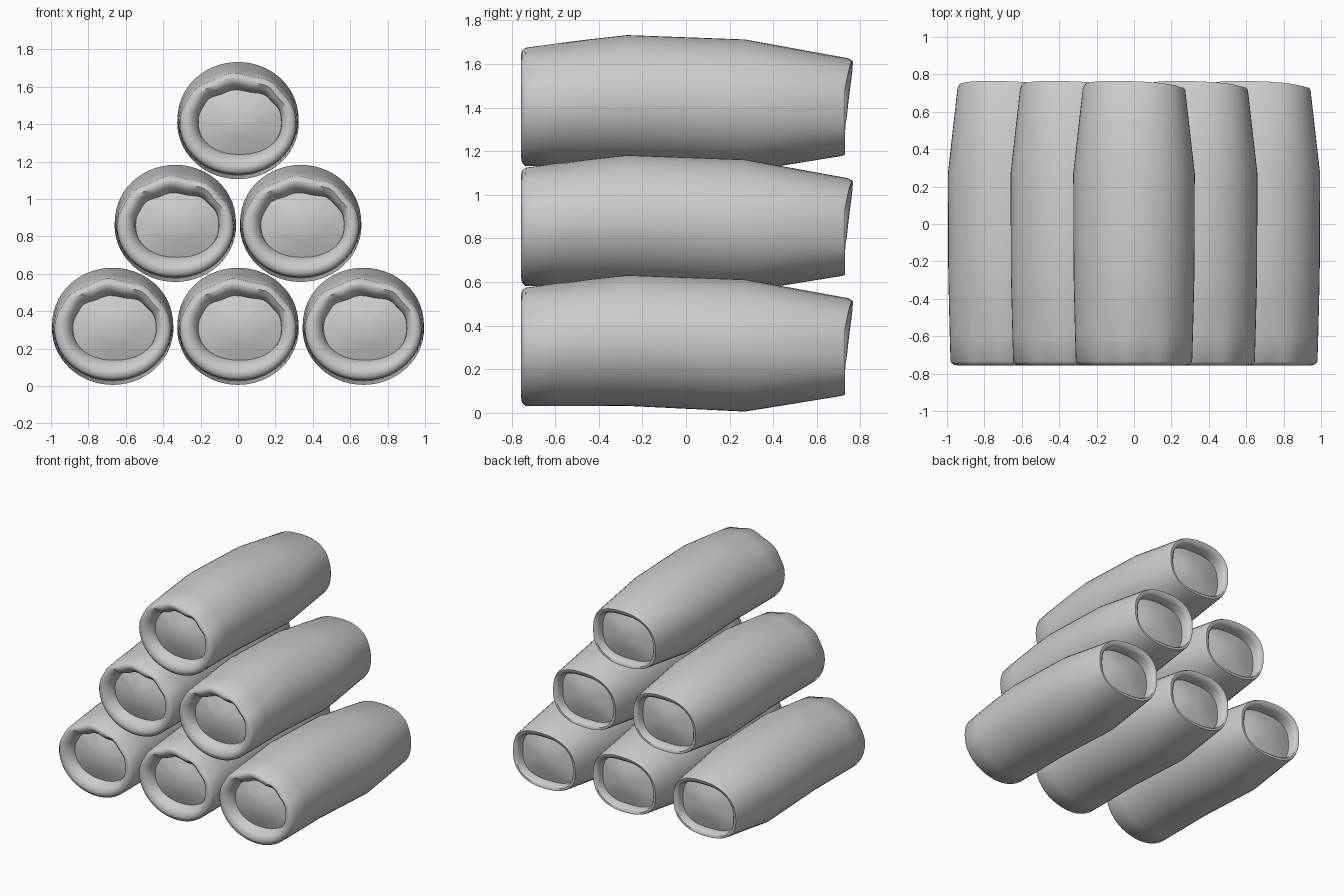
import bpy, bmesh, math

if "Cube" in bpy.data.objects:
    bpy.data.objects.remove(bpy.data.objects["Cube"])

N = 56
# Rings along the log: y, centre x, centre z, half width, half height, squareness, ripple, tilt
RINGS = [
    (-0.685, 0.010, 0.310, 0.222, 0.172, 2.2, 0.03, 0),
    (-0.715, 0.008, 0.310, 0.225, 0.182, 2.2, 0.04, 0),
    (-0.742, 0.004, 0.310, 0.243, 0.205, 2.2, 0.04, 0),
    (-0.757, 0.002, 0.307, 0.268, 0.232, 2.1, 0.035, 0),
    (-0.752, 0.000, 0.303, 0.295, 0.256, 2.0, 0.03, 0),
    (-0.735, 0.000, 0.302, 0.311, 0.271, 2.0, 0.025, 0),
    (-0.600, 0.000, 0.312, 0.315, 0.281, 2.0, 0.012, 0),
    (-0.440, 0.000, 0.322, 0.319, 0.291, 2.0, 0.0, 0),
    (-0.270, 0.000, 0.332, 0.323, 0.300, 2.0, 0.0, 0),
    (0.270, 0.000, 0.309, 0.325, 0.303, 2.0, 0.0, 0),
    (0.715, 0.000, 0.302, 0.274, 0.224, 2.3, 0.0, 0.03),
    (0.730, 0.000, 0.300, 0.265, 0.215, 2.4, 0.0, 0.035),
    (0.730, 0.000, 0.298, 0.245, 0.194, 2.6, 0.0, 0.03),
    (0.715, 0.000, 0.296, 0.230, 0.178, 2.8, 0.0, 0.02),
    (0.670, 0.000, 0.296, 0.225, 0.174, 2.8, 0.0, 0),
]


def ring_point(ring, a):
    y, cx, cz, rx, rz, n, ripple, tilt = ring
    c, s = math.cos(a), math.sin(a)
    x = math.copysign(abs(c) ** (2 / n), c) * rx
    z = math.copysign(abs(s) ** (2 / n), s) * rz
    up = max(0.0, s)
    k = 1 - ripple * up * (0.6 + math.cos(9 * a + 0.6))   # crumpled upper lip
    y += tilt * max(0.0, math.sin(a - 0.35))              # skewed back lip
    return (cx + x * k, y, cz + z * k)


def build_log():
    bm = bmesh.new()
    loops = [[bm.verts.new(ring_point(r, 2 * math.pi * i / N)) for i in range(N)]
             for r in RINGS]
    for a, b in zip(loops, loops[1:]):
        for i in range(N):
            j = (i + 1) % N
            bm.faces.new((a[i], a[j], b[j], b[i]))
    # Domed, slightly recessed end faces
    for loop, mid_y, tip_y, cz in ((loops[0], -0.715, -0.735, 0.325),
                                   (loops[-1], 0.695, 0.715, 0.31)):
        mid = [bm.verts.new((v.co.x * 0.55 + 0.01, mid_y, cz + (v.co.z - cz) * 0.55))
               for v in loop]
        tip = bm.verts.new((0.02, tip_y, cz))
        for i in range(N):
            j = (i + 1) % N
            bm.faces.new((loop[i], loop[j], mid[j], mid[i]))
            bm.faces.new((mid[i], mid[j], tip))
    bmesh.ops.recalc_face_normals(bm, faces=bm.faces)
    mesh = bpy.data.meshes.new("log")
    bm.to_mesh(mesh)
    bm.free()
    mesh.shade_smooth()
    return mesh


# Pyramid stack: three, two, one
mesh = build_log()
for row, name in enumerate(("bottom_log", "middle_log", "top_log")):
    count = 3 - row
    for i in range(count):
        log = bpy.data.objects.new(f"{name}_{i + 1}", mesh)
        log.location = ((i - (count - 1) / 2) * 0.67, 0, row * 0.55)
        bpy.context.collection.objects.link(log)
        bpy.context.view_layer.objects.active = log
        bpy.ops.object.select_all(action='DESELECT')
        log.select_set(True)
bpy.ops.object.shade_smooth_by_angle(angle=math.radians(50))
